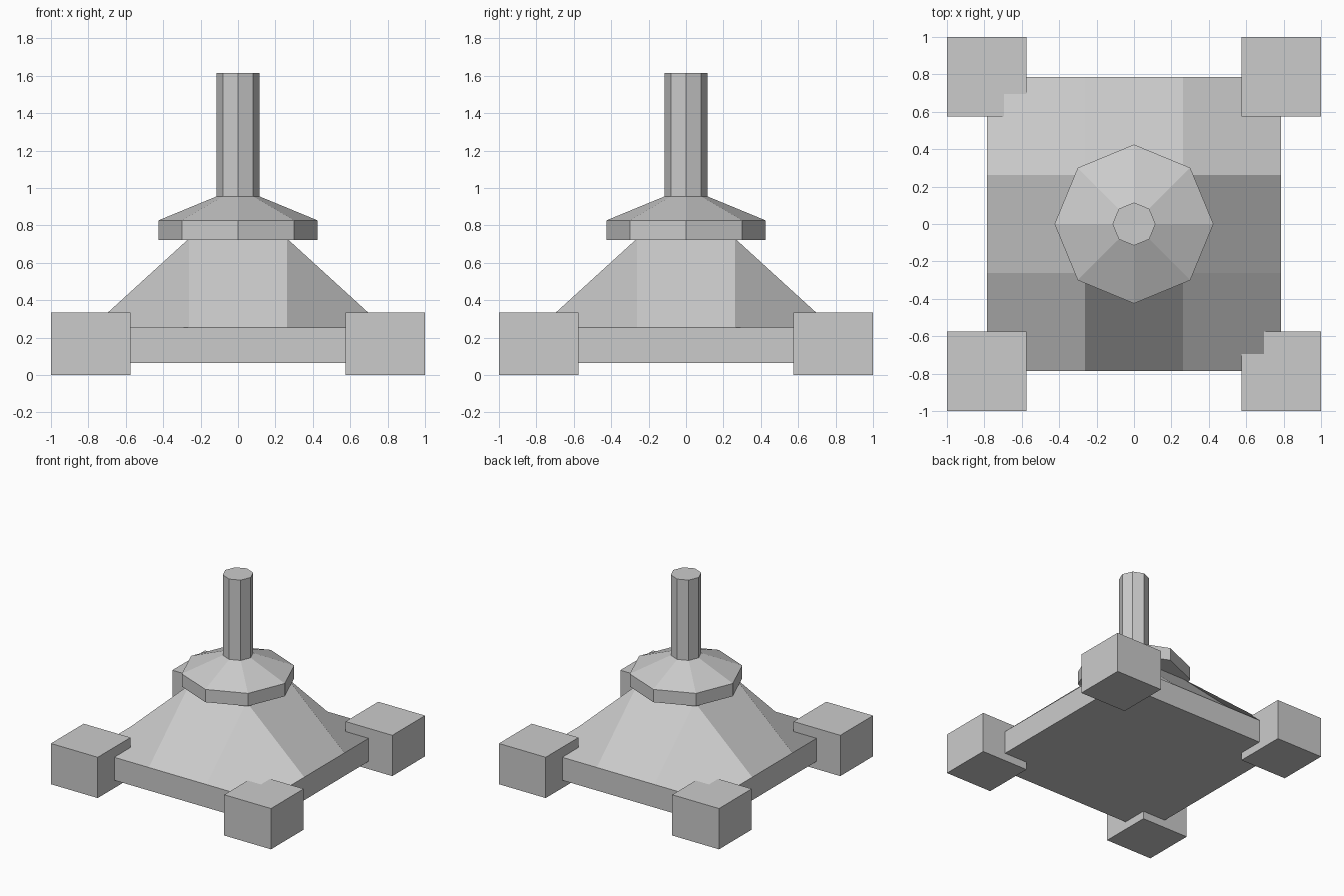
import bpy
import bmesh
import math

if "Cube" in bpy.data.objects:
    bpy.data.objects.remove(bpy.data.objects["Cube"])


def make_object(name, verts, faces):
    mesh = bpy.data.meshes.new(name)
    mesh.from_pydata(verts, [], faces)
    mesh.update()
    obj = bpy.data.objects.new(name, mesh)
    bpy.context.collection.objects.link(obj)
    return obj


def lathe(name, profile, sides=8):
    """Flat-sided solid of revolution from (radius, z) rings, capped at both ends."""
    verts = [(r * math.cos(2 * math.pi * k / sides), r * math.sin(2 * math.pi * k / sides), z)
             for r, z in profile for k in range(sides)]
    faces = [(i * sides + k, i * sides + (k + 1) % sides,
              (i + 1) * sides + (k + 1) % sides, (i + 1) * sides + k)
             for i in range(len(profile) - 1) for k in range(sides)]
    faces.append(tuple(reversed(range(sides))))
    faces.append(tuple(range((len(profile) - 1) * sides, len(profile) * sides)))
    return make_object(name, verts, faces)


# Sloped base: slab whose 3x3 top grid has its centre cell raised
HALF, BOTTOM, TOP, PEAK = 0.785, 0.064, 0.253, 0.73
steps = [-HALF, -HALF / 3, HALF / 3, HALF]
verts = [(x, y, PEAK if max(abs(x), abs(y)) < HALF / 2 else TOP) for y in steps for x in steps]
# each cell starts at its back-left corner so all fold along the same diagonal
faces = [((j + 1) * 4 + i, j * 4 + i, j * 4 + i + 1, (j + 1) * 4 + i + 1)
         for j in range(3) for i in range(3)]
verts += [(-HALF, -HALF, BOTTOM), (HALF, -HALF, BOTTOM), (HALF, HALF, BOTTOM), (-HALF, HALF, BOTTOM)]
faces += [(16, 17, 3, 2, 1, 0), (17, 18, 15, 11, 7, 3),
          (18, 19, 12, 13, 14, 15), (19, 16, 0, 4, 8, 12), (19, 18, 17, 16)]
make_object("sloped_base", verts, faces)

# Four corner feet
FOOT, FOOT_H = 0.425, 0.335
for sy, depth in ((-1, "front"), (1, "back")):
    for sx, side in ((-1, "left"), (1, "right")):
        mesh = bpy.data.meshes.new(f"{depth}_{side}_foot")
        bm = bmesh.new()
        bmesh.ops.create_cube(bm, size=1)
        bmesh.ops.scale(bm, vec=(FOOT, FOOT, FOOT_H), verts=bm.verts)
        bmesh.ops.translate(bm, vec=(sx * (1 - FOOT / 2), sy * (1 - FOOT / 2), FOOT_H / 2), verts=bm.verts)
        bm.to_mesh(mesh)
        bm.free()
        bpy.context.collection.objects.link(bpy.data.objects.new(mesh.name, mesh))

# Octagonal collar with its conical shoulder, and the post
lathe("collar", [(0.425, 0.722), (0.425, 0.827), (0.115, 0.955)])
lathe("post", [(0.115, 0.94), (0.115, 1.615)])
